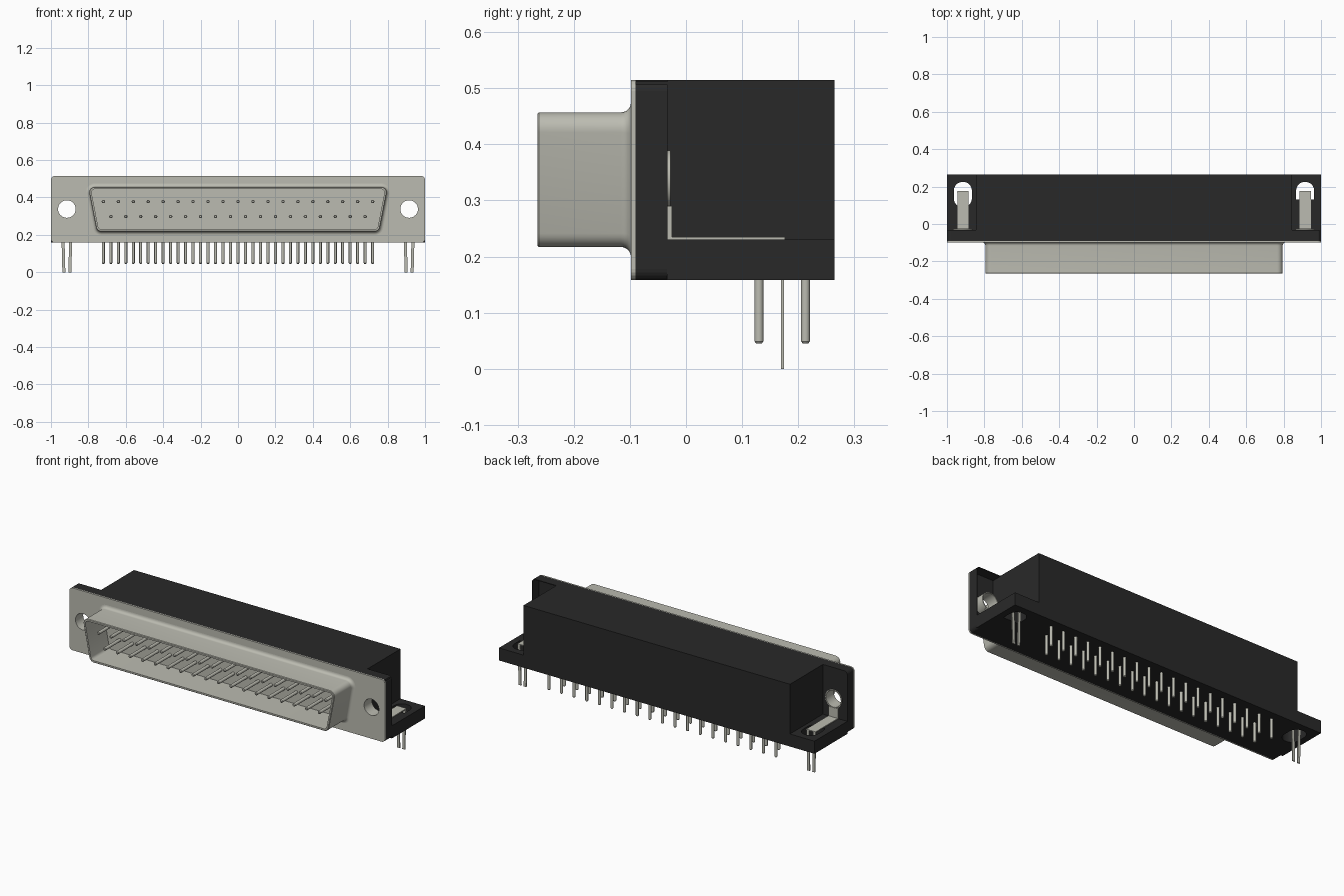
import bpy, bmesh, math
from mathutils import Matrix, Vector

cube = bpy.data.objects.get("Cube")
if cube:
    bpy.data.objects.remove(cube)


def material(name, rgb):
    m = bpy.data.materials.new(name)
    m.use_nodes = True
    m.diffuse_color = (*rgb, 1)
    m.node_tree.nodes["Principled BSDF"].inputs["Base Color"].default_value = (*rgb, 1)
    return m


METAL = material("warm grey metal", (0.50, 0.50, 0.44))
BLACK = material("black plastic", (0.022, 0.022, 0.022))


def finish(name, bm, mat, smooth=False):
    bmesh.ops.recalc_face_normals(bm, faces=bm.faces)
    mesh = bpy.data.meshes.new(name)
    bm.to_mesh(mesh)
    bm.free()
    ob = bpy.data.objects.new(name, mesh)
    bpy.context.collection.objects.link(ob)
    mesh.materials.append(mat)
    if smooth:
        bpy.ops.object.select_all(action='DESELECT')
        ob.select_set(True)
        bpy.context.view_layer.objects.active = ob
        bpy.ops.object.shade_smooth_by_angle(angle=math.radians(35))
    return ob


def add_box(bm, lo, hi):
    lo, hi = Vector(lo), Vector(hi)
    mat = Matrix.Translation((lo + hi) / 2) @ Matrix.Diagonal((*(hi - lo), 1))
    return bmesh.ops.create_cube(bm, size=1, matrix=mat)["verts"]


def box(name, lo, hi, mat):
    bm = bmesh.new()
    add_box(bm, lo, hi)
    return finish(name, bm, mat)


def rounded_plate(name, y0, y1, mat):
    """Upright plate with its four corners rounded along y."""
    bm = bmesh.new()
    add_box(bm, (-1, y0, 0.158), (1, y1, 0.515))
    edges = [e for e in bm.edges
             if abs(e.verts[0].co.y - e.verts[1].co.y) > 0.001]
    bmesh.ops.bevel(bm, geom=edges, offset=0.02, segments=5, affect='EDGES', profile=0.5)
    return finish(name, bm, mat)


def add_pin(bm, start, end, r, tip=0.004, sides=12):
    """Round pin with a chamfered tip at its end."""
    start, end = Vector(start), Vector(end)
    d = (end - start).normalized()
    rot = d.to_track_quat('Z', 'Y').to_matrix().to_4x4()
    neck = end - d * tip
    for a, b, r2 in ((start, neck, r), (neck, end, r * 0.6)):
        bmesh.ops.create_cone(bm, cap_ends=True, segments=sides, radius1=r, radius2=r2,
                              depth=(b - a).length,
                              matrix=Matrix.Translation((a + b) / 2) @ rot)


def cut(ob, cutter):
    cutter.hide_render = True
    cutter.hide_viewport = True
    mod = ob.modifiers.new("cut", 'BOOLEAN')
    mod.operation = 'DIFFERENCE'
    mod.object = cutter
    mod.solver = 'EXACT'


def loft(name, rings, mat, cap=False):
    """Skin a list of equally long closed rings."""
    bm = bmesh.new()
    vs = [[bm.verts.new(p) for p in ring] for ring in rings]
    n = len(vs[0])
    for a, b in zip(vs, vs[1:]):
        for i in range(n):
            bm.faces.new((a[i], a[(i + 1) % n], b[(i + 1) % n], b[i]))
    if cap:
        bm.faces.new(vs[-1])
    return finish(name, bm, mat, smooth=True)


HOLE_X, HOLE_Z = 0.915, 0.338

# Metal flange and the plastic plate behind it
flange = rounded_plate("flange", -0.098, -0.09, METAL)
front_plate = rounded_plate("front_plate", -0.09, -0.033, BLACK)

# Main housing and foot
box("housing", (-0.845, -0.05, 0.158), (0.845, 0.265, 0.515), BLACK)
base = box("base", (-1, -0.034, 0.158), (1, 0.265, 0.23), BLACK)

# Pocket behind the flange on the left end
cut(front_plate, box("pocket_cutter", (0.846, -0.0895, 0.232), (0.996, 0.02, 0.511), BLACK))

for side, label in ((1, "left"), (-1, "right")):
    x = side * HOLE_X

    # Screw hole and its metal lining
    bm = bmesh.new()
    bmesh.ops.create_cone(bm, cap_ends=True, segments=32, radius1=0.049, radius2=0.049, depth=0.4,
                          matrix=Matrix.Translation((x, -0.06, HOLE_Z))
                          @ Matrix.Rotation(math.pi / 2, 4, 'X'))
    hole = finish(label + "_hole_cutter", bm, METAL)
    cut(flange, hole)
    cut(front_plate, hole)

    def circle(r, y):
        return [(x + r * math.cos(t * math.tau / 32), y, HOLE_Z + r * math.sin(t * math.tau / 32))
                for t in range(32)]
    loft(label + "_hole_lining", [circle(0.052, -0.091), circle(0.052, -0.028),
                                  circle(0.047, -0.028), circle(0.047, -0.098),
                                  circle(0.052, -0.098)], METAL)

    # Rounded slot through the foot
    bm = bmesh.new()
    y_front = 0.13 if side > 0 else 0.09
    add_box(bm, (x - 0.048, y_front, 0.1), (x + 0.048, 0.225, 0.3))
    edges = [e for e in bm.edges if abs(e.verts[0].co.z - e.verts[1].co.z) > 0.1
             and (side < 0 or e.verts[0].co.y > 0.2)]
    bmesh.ops.bevel(bm, geom=edges, offset=0.046, segments=8, affect='EDGES', profile=0.5)
    cut(base, finish(label + "_slot_cutter", bm, BLACK))

    # Bent strip and its two board-lock prongs
    bm = bmesh.new()
    add_box(bm, (x - 0.03, -0.033, 0.23), (x + 0.03, -0.025, 0.29))
    add_box(bm, (x - 0.03, -0.033, 0.23), (x + 0.03, 0.176, 0.235))
    for dx in (-0.022, 0.022):
        prong = add_box(bm, (x + dx - 0.008, 0.169, 0), (x + dx + 0.008, 0.175, 0.233))
        for v in prong:
            if v.co.z < 0.01:
                v.co.x += 0.006 if dx < 0 else -0.006
    finish(label + "_board_lock", bm, METAL)


# D-shaped shell
def d_ring(r, y, steps=6):
    """Trapezoid outline with corners of radius r."""
    slant = math.atan2(0.035, 0.18)
    corners = ((0.765, 0.427, -slant, math.pi / 2), (-0.765, 0.427, math.pi / 2, math.pi + slant),
               (-0.73, 0.247, math.pi + slant, 1.5 * math.pi),
               (0.73, 0.247, -math.pi / 2, -slant))
    pts = []
    for cx, cz, a, b in corners:
        for i in range(steps + 1):
            t = a + (b - a) * i / steps
            pts.append((cx + r * math.cos(t), y, cz + r * math.sin(t)))
    return pts


rings = []
for i in range(7):
    t = i / 6 * math.pi / 2
    rings.append(d_ring(0.03 + 0.018 * (1 - math.sin(t)), -0.098 - 0.018 * (1 - math.cos(t))))
rings += [d_ring(0.03, -0.262), d_ring(0.027, -0.265), d_ring(0.018, -0.265),
          d_ring(0.018, -0.099)]
loft("shell", rings, METAL, cap=True)

# Contact pins inside the shell and solder tails under the foot
contacts, tails = bmesh.new(), bmesh.new()
for count, z, y in ((19, 0.378, 0.213), (18, 0.298, 0.13)):
    for i in range(count):
        x = (i - (count - 1) / 2) * 0.08
        add_pin(contacts, (x, -0.098, z), (x, -0.24, z), 0.009)
        add_pin(tails, (x, y, 0.17), (x, y, 0.045), 0.008)
finish("contact_pins", contacts, METAL, smooth=True)
finish("solder_tails", tails, METAL, smooth=True)
